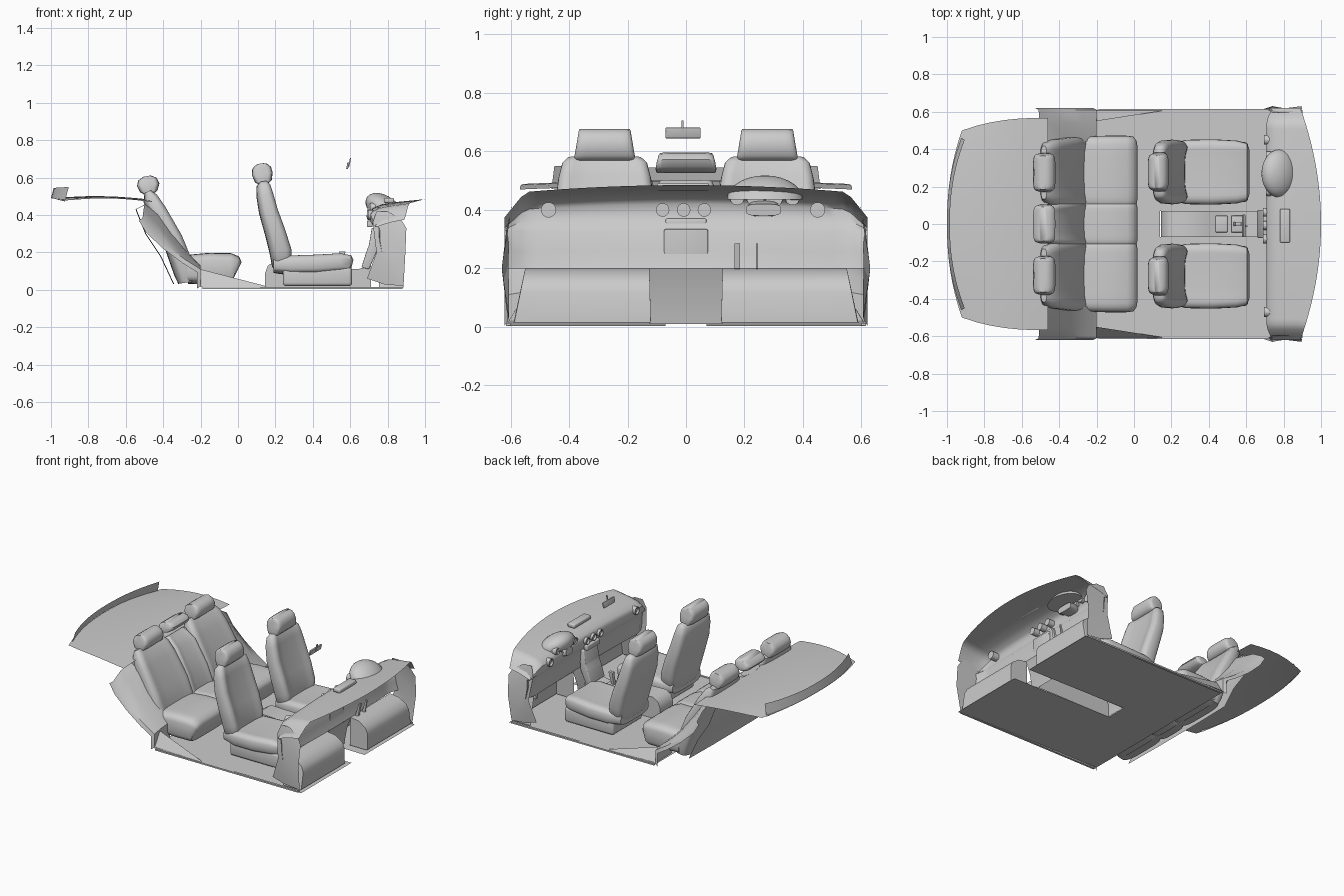
import bpy, bmesh, math
from mathutils import Vector

cube = bpy.data.objects.get("Cube")
if cube:
    bpy.data.objects.remove(cube, do_unlink=True)


def finish(name, bm, angle=40, bevel=0):
    if bevel:
        bmesh.ops.bevel(bm, geom=bm.edges[:], offset=bevel, segments=3,
                        profile=0.5, affect='EDGES')
    mesh = bpy.data.meshes.new(name)
    bm.to_mesh(mesh)
    bm.free()
    ob = bpy.data.objects.new(name, mesh)
    bpy.context.collection.objects.link(ob)
    bpy.ops.object.select_all(action='DESELECT')
    ob.select_set(True)
    bpy.context.view_layer.objects.active = ob
    bpy.ops.object.shade_smooth_by_angle(angle=math.radians(angle))


def grid(name, rows, closed=False, angle=40):
    """Surface through rows of points; closed joins each row into a capped ring."""
    bm = bmesh.new()
    vs = [[bm.verts.new(p) for p in row] for row in rows]
    n = len(vs[0])
    for a, b in zip(vs, vs[1:]):
        for i in range(n if closed else n - 1):
            j = (i + 1) % n
            bm.faces.new((a[i], a[j], b[j], b[i]))
    if closed:
        bm.faces.new(vs[0])
        bm.faces.new(vs[-1])
        bmesh.ops.recalc_face_normals(bm, faces=bm.faces[:])
    finish(name, bm, angle)


def padded(name, y, path, bolster=0.0, power=0.55, n=32):
    """Cushion swept along (x, z, half depth, half width) stations."""
    rings = []
    for k, (px, pz, h, w) in enumerate(path):
        a, b = path[max(k - 1, 0)], path[min(k + 1, len(path) - 1)]
        t = Vector((b[0] - a[0], b[1] - a[1])).normalized()
        ring = []
        for i in range(n):
            c, s = (f(2 * math.pi * i / n) for f in (math.cos, math.sin))
            u = math.copysign(abs(c) ** power, c)
            d = h * math.copysign(abs(s) ** power, s)
            if d > 0:
                d -= bolster * h * (1 - min(1, abs(u) / 0.8) ** 4)
            ring.append((px + t.y * d, y + w * u, pz - t.x * d))
        rings.append(ring)
    grid(name, rings, True, 50)


def prism(name, outline, y0, y1, bevel=0):
    """Side outline in x, z extruded between two y positions."""
    bm = bmesh.new()
    f = bm.faces.new([bm.verts.new((x, y0, z)) for x, z in outline])
    ext = bmesh.ops.extrude_face_region(bm, geom=[f])
    for v in ext["geom"]:
        if isinstance(v, bmesh.types.BMVert):
            v.co.y = y1
    bmesh.ops.recalc_face_normals(bm, faces=bm.faces[:])
    finish(name, bm, 35, bevel)


def box(name, x0, x1, y0, y1, z0, z1, bevel=0):
    prism(name, [(x0, z0), (x1, z0), (x1, z1), (x0, z1)], y0, y1, bevel)


def dial(name, x, y, z, r, depth):
    ring = [(r, -depth), (r, depth), (r * 0.8, depth), (r * 0.7, depth * 0.6)]
    rows = [[(x - d, y + q * math.cos(a * math.pi / 10), z + q * math.sin(a * math.pi / 10))
             for a in range(20)] for q, d in ring]
    grid(name, rows, True)


# Front seats
for side, y in (("driver", 0.278), ("passenger", -0.278)):
    padded(side + "_seat_cushion", y, [
        (.612, .14, .025, .13), (.60, .143, .05, .155), (.55, .147, .058, .168),
        (.42, .138, .06, .175), (.28, .135, .058, .172), (.19, .135, .045, .15)], .2)
    padded(side + "_seat_backrest", y, [
        (.245, .10, .04, .12), (.24, .13, .058, .15), (.232, .21, .065, .167),
        (.203, .31, .061, .173), (.167, .42, .056, .17), (.147, .51, .05, .158),
        (.139, .56, .04, .145), (.136, .58, .02, .125)], .4)
    padded(side + "_headrest", y, [
        (.138, .566, .025, .102), (.136, .58, .045, .104), (.13, .62, .056, .097),
        (.126, .65, .051, .092), (.123, .668, .035, .089), (.122, .675, .015, .087)], 0, .35)
    box(side + "_seat_base", .24, .61, y - .16, y + .16, .02, .12, .018)

# Rear bench: two outer places and a narrow middle one
for tag, y, w, drop in (("near", -.275, .197, 0), ("middle", 0, .125, .03),
                        ("far", .275, .197, 0)):
    padded(tag + "_rear_cushion", y, [
        (-.002, .105, .05, w * .9), (-.012, .11, .075, w * .98), (-.04, .115, .086, w),
        (-.15, .115, .088, w), (-.27, .112, .08, w * .98)], .06, .45)
    padded(tag + "_rear_backrest", y, [
        (-.27, .04, .05, w * .9), (-.28, .10, .065, w * .97), (-.345, .27, .06, w * .96),
        (-.425, .42, .053, w * .9), (-.465, .49 - drop, .045, w * .82),
        (-.482, .525 - drop, .02, w * .72)], .3)
    k = .62 if drop else 1
    padded(tag + "_rear_headrest", y, [
        (-.475, .562 - .05 * k, .025, .102), (-.477, .562 - .035 * k, .047, .104),
        (-.48, .562, .06, .1), (-.484, .562 + .03 * k, .05, .094),
        (-.487, .562 + .046 * k, .02, .09)], 0, .35)

# Panel behind the bench
back = [(-.5, .458), (-.552, .43), (-.5, .3), (-.42, .18), (-.35, .03)]
grid("bench_back_panel", [[(x + .01 * abs(y) * 2, y, z) for y in (-.46, -.2, .2, .46)]
                          for x, z in back])

# Side trim falling from the bench outwards, sill wedges, kick panels
trim_in = [(-.2, .025), (-.2, .13), (-.27, .2), (-.35, .3), (-.43, .41), (-.5, .458)]
trim_out = [(-.2, .02), (-.2, .11), (-.28, .16), (-.38, .235), (-.47, .32), (-.51, .385)]
kick = [(.78, .03), (.885, .02), (.895, .2), (.9, .33), (.87, .38),
        (.80, .42), (.74, .42), (.72, .36), (.74, .2), (.69, .06)]
for tag, s in (("near", -1), ("far", 1)):
    grid(tag + "_rear_side_trim", [
        [(a, s * .44, c), ((a + b) / 2, s * .54, c * .6 + d * .4), (b, s * .61, d),
         (b - .02, s * .62, d - .015)][::s] for (a, c), (b, d) in zip(trim_in, trim_out)])
    grid(tag + "_sill_wedge", [[(-.2, s * .55, .11), (-.2, s * .61, .015)],
                               [(.15, s * .605, .02), (.15, s * .61, .01)]][::s])
    box(tag + "_sill_strip", -.19, .88, s * .6, s * .615, .004, .014)
    grid(tag + "_kick_panel", [[(x, s * (.60 + .03 * math.sin(z * 8)), z) for x, z in half]
                               for half in (kick[:5], kick[:4:-1])])

# Floor, open along the tunnel
for tag, s in (("near", -1), ("far", 1)):
    grid(tag + "_floor", [[(x, s * .07, z), (x, s * .61, z)] for x, z in
                          ((-.21, .022), (.14, .013), (.9, .004))][::s])
grid("rear_floor", [[(x, y, z) for y in (-.07, .07)] for x, z in ((-.21, .022), (.14, .013))])

# Rear parcel shelf with its upturned back edge
def bow(v):
    return 1 - abs(v) ** 2.2

stations = [i / 8 for i in range(-8, 9)]
shelf = []
for i in range(7):
    t = i / 6
    row = []
    for v in stations:
        x = -.46 * (1 - t) + t * (-.92 - .08 * bow(v))
        y = v * (.568 - .068 * t ** 2.5)
        z = .47 + .012 * bow(v) + .015 * math.sin(t * math.pi) + .008 * t
        row.append((x, y, z))
    shelf.append(row)
grid("parcel_shelf", shelf)
grid("parcel_shelf_lip", [
    [(-.925 - .075 * bow(v), v * .46, .472 + .02 * bow(v)) for v in stations],
    [(-.905 - .08 * bow(v), v * .45, .55 - .005 * bow(v)) for v in stations]])

# Dashboard shell, crowned and folded down at both ends
section = [(1, .485), (.93, .478), (.85, .47), (.77, .458), (.72, .437), (.708, .42),
           (.708, .375), (.725, .345), (.735, .33), (.74, .26), (.76, .2)]
dash = []
for i in range(-22, 23):
    y = .62 * i / 22
    end = max(0, (abs(y) - .55) / .07)
    row = []
    for x, z in section:
        f = max(0, (x - .72) / .28)
        fall = .03 * (y / .62) ** 2 + .08 * end
        row.append((x - .11 * f * (y / .62) ** 2 + .03 * end * (1 - f), y,
                    z - fall * max(0, min(1, (z - .33) / .12))))
    dash.append(row)
grid("dashboard", dash)

# Footwell boxes and tunnel walls
lid = [(.755, .2), (.82, .19), (.87, .155), (.885, .12), (.885, .015)]
for tag, s in (("driver", 1), ("passenger", -1)):
    grid(tag + "_footwell", [
        [(x, s * (y + k * (.2 - z) * 5), z) for x, z in lid]
        for y, k in ((.125, -.005), (.3, .01), (.55, .04))])
    for y, k, part in ((.125, -.005, "inner"), (.55, .04, "outer")):
        grid(tag + "_footwell_%s_wall" % part, [
            [(x, s * (y + k * (.2 - z) * 5), z) for x, z in lid],
            [(x - (x - .68) * (.2 - z) * .2, s * (y + k), .012) for x, z in lid]])
grid("tunnel_bulkhead", [[(x, y, z) for y in (-.125, .125)]
                         for x, z in ((.76, .2), (.73, .12), (.71, .01))])

# Instrument hood, gauges and column shroud
hood = []
for i in range(8):
    a = max(.02, i * math.pi / 14)
    hood.append([(.78 - .04 * math.cos(a) + .09 * math.sin(a) * math.cos(b),
                  .27 + .13 * math.sin(a) * math.sin(b),
                  .435 + .083 * math.cos(a)) for b in
                 [j * math.pi / 14 for j in range(28)]])
grid("instrument_hood", hood, True)
for i, r in enumerate((.024, .03, .03, .024)):
    dial("gauge_%d" % i, .72, .175 + i * .063, .44, r, .015)
padded("column_shroud", .265, [(.78, .40, .02, .06), (.72, .405, .028, .05),
                               (.69, .41, .022, .035)])

# Air vents and heater dials
for i, y in enumerate((-.47, .45)):
    dial("end_vent_%d" % i, .725, y, .4, .026, .03)
for i, y in enumerate((-.08, -.008, .063)):
    dial("centre_vent_%d" % i, .72, y, .4, .023, .03)
for i in range(3):
    dial("heater_dial_%d" % i, .69, (i - 1) * .05, .137, .01, .012)

# Centre stack, hollow console and its fittings
prism("centre_stack", [(.75, .335), (.715, .33), (.70, .24), (.685, .2), (.66, .12),
                       (.70, .11), (.74, .2)], -.075, .075, .005)
ridge = [(.145, .012), (.145, .09), (.16, .13), (.2, .155), (.38, .15),
         (.43, .12), (.64, .11), (.71, .13)]
grid("console", [[(x, -.07, .01), (x, -.07, z), (x, .07, z), (x, .07, .01)] for x, z in ridge])
for i, x in enumerate((.435, .52)):
    box("console_tray_%d" % i, x, x + .065, -.045, .045, .112, .128, .005)
prism("gear_lever", [(.53, .12), (.55, .12), (.57, .19), (.575, .205), (.54, .205), (.545, .19)],
      -.012, .012, .003)
box("dash_top_pad", .78, .835, -.1, .08, .465, .492, .008)
box("stack_display", .69, .72, -.07, .07, .335, .37, .006)

# Pedals
for i, (y, w) in enumerate(((.175, .009), (.243, .004))):
    prism("pedal_%d" % i, [(.79, .285), (.80, .285), (.785, .2), (.76, .195), (.765, .205)],
          y - w, y + w)
box("foot_rest", .83, .85, .4, .422, .105, .128, .002)

# Rear view mirror
prism("mirror", [(.578, .645), (.588, .645), (.596, .68), (.585, .682)], -.07, .05, .003)
prism("mirror_stem", [(.588, .66), (.595, .66), (.606, .706), (.599, .706)], -.015, -.008)
